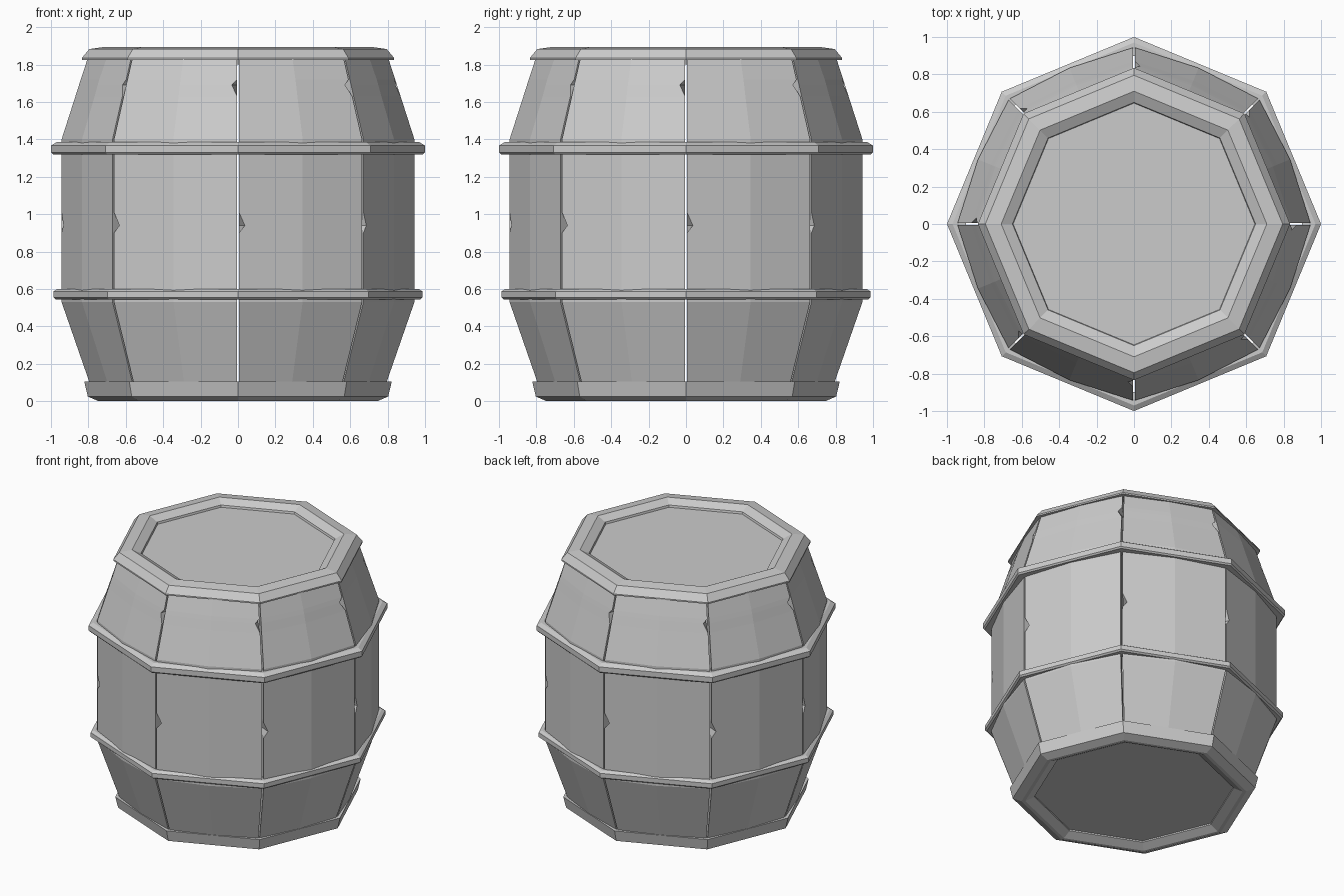
import bpy
import bmesh
from math import cos, sin, pi
from mathutils import Vector

SIDES = 8
STEP = 2 * pi / SIDES

cube = bpy.data.objects.get("Cube")
if cube:
    bpy.data.objects.remove(cube, do_unlink=True)

grey = bpy.data.materials.new("plain_grey")
grey.use_nodes = True
grey.diffuse_color = (0.6, 0.6, 0.6, 1)
grey.node_tree.nodes["Principled BSDF"].inputs["Base Color"].default_value = (0.6, 0.6, 0.6, 1)


def finish(name, bm):
    bmesh.ops.recalc_face_normals(bm, faces=bm.faces)
    mesh = bpy.data.meshes.new(name)
    bm.to_mesh(mesh)
    bm.free()
    mesh.materials.append(grey)
    obj = bpy.data.objects.new(name, mesh)
    bpy.context.collection.objects.link(obj)
    return obj


def polar(r, angle, z):
    return Vector((r * cos(angle), r * sin(angle), z))


def bridge(bm, loops, closed):
    """Join equal loops of vertices with quads."""
    count = len(loops)
    for i in range(count if closed else count - 1):
        a, b = loops[i], loops[(i + 1) % count]
        for j in range(len(a)):
            k = (j + 1) % len(a)
            bm.faces.new((a[j], a[k], b[k], b[j]))


def ring(name, profile):
    """Eight-sided ring swept from a closed (radius, height) profile."""
    bm = bmesh.new()
    loops = [[bm.verts.new(polar(r, i * STEP, z)) for r, z in profile]
             for i in range(SIDES)]
    bridge(bm, loops, True)
    return finish(name, bm)


def disc(name, r, low, high):
    bm = bmesh.new()
    loops = [[bm.verts.new(polar(r, i * STEP, z)) for i in range(SIDES)]
             for z in (low, high)]
    bridge(bm, loops, False)
    for loop in loops:
        bm.faces.new(loop)
    return finish(name, bm)


# Stave outline: height, corner radius, bulge, chip at start edge, chip at end edge
ROWS = [
    (0.07, 0.785, 0.02, 0, 0),
    (0.53, 0.945, 0.03, 0, 0),
    (0.90, 0.945, 0.03, 0, 0),
    (0.94, 0.945, 0.03, 0.09, 0),
    (1.01, 0.945, 0.03, 0, 0),
    (1.40, 0.945, 0.03, 0, 0),
    (1.63, 0.871, 0.025, 0, 0),
    (1.69, 0.852, 0.025, 0, 0.09),
    (1.72, 0.842, 0.025, 0, 0),
    (1.85, 0.800, 0.015, 0, 0),
]
GAP = 0.016
THICKNESS = 0.09


def stave(index):
    a, b = index * STEP, (index + 1) * STEP
    bm = bmesh.new()
    loops = []
    for z, r, bulge, chip_a, chip_b in ROWS:
        def section(radius, cut_a, cut_b):
            mid = polar(radius * cos(STEP / 2) + bulge, (a + b) / 2, z)
            start = polar(radius, a, z).lerp(mid, GAP + cut_a)
            end = polar(radius, b, z).lerp(mid, GAP + cut_b)
            return [start, mid, end]
        outer = section(r, chip_a, chip_b)
        inner = section(r - THICKNESS, 0, 0)
        loops.append([bm.verts.new(p) for p in outer + inner[::-1]])
    bridge(bm, loops, False)
    bm.faces.new(loops[0])
    bm.faces.new(loops[-1])
    return finish(f"stave_{index + 1}", bm)


# Barrel wall
for i in range(SIDES):
    stave(i)

# Hoops around the belly
ring("upper_hoop", [(0.90, 1.32), (0.99, 1.32), (1.0, 1.33),
                    (1.0, 1.367), (0.97, 1.385), (0.90, 1.385)])
ring("lower_hoop", [(0.90, 0.545), (0.975, 0.545), (0.987, 0.555),
                    (0.987, 0.587), (0.965, 0.60), (0.90, 0.60)])

# End rims
ring("top_rim", [(0.64, 1.825), (0.835, 1.825), (0.835, 1.835), (0.795, 1.883),
                 (0.71, 1.895), (0.65, 1.865)])
ring("bottom_rim", [(0.66, 0.105), (0.822, 0.105), (0.803, 0.025),
                    (0.745, 0), (0.72, 0), (0.66, 0.03)])

# Recessed ends
disc("top_lid", 0.68, 1.80, 1.85)
disc("bottom_lid", 0.70, 0.04, 0.09)
